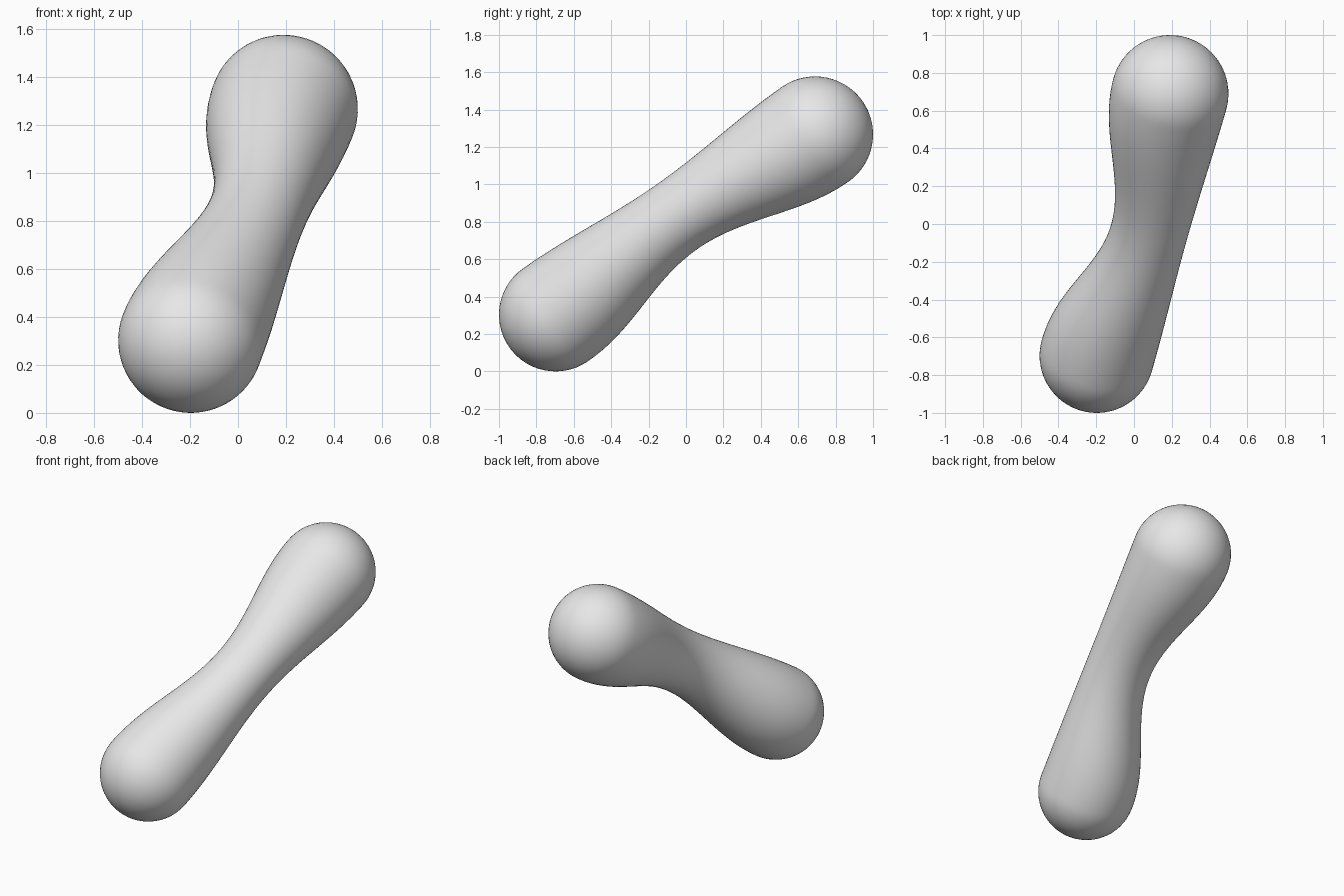
import bpy, bmesh, math
from mathutils import Vector

cube = bpy.data.objects.get("Cube")
if cube:
    bpy.data.objects.remove(cube, do_unlink=True)

# Plain grey material
GREY = (0.8, 0.8, 0.8, 1.0)
mat = bpy.data.materials.new("light grey")
mat.use_nodes = True
mat.diffuse_color = GREY
bsdf = next(n for n in mat.node_tree.nodes if n.type == 'BSDF_PRINCIPLED')
bsdf.inputs["Base Color"].default_value = GREY

# Centres and radii of the two round ends, the waist radius and its sideways bend
LOW, HIGH = Vector((-0.197, -0.697, 0.303)), Vector((0.19, 0.69, 1.267))
R_LOW, R_HIGH, R_WAIST = 0.303, 0.31, 0.204
BEND = Vector((0.08, -0.05, 0.038))
SIDES, CAP, BODY = 64, 16, 56

axis = (HIGH - LOW).normalized()
side = axis.cross(Vector((0, 0, 1))).normalized()
up = side.cross(axis)

# Stations along the axis as (centre, radius): low cap, waisted body, high cap
stations = []
for i in range(1, CAP):
    a = math.pi / 2 * i / CAP
    stations.append((LOW - axis * R_LOW * math.cos(a), R_LOW * math.sin(a)))
for i in range(BODY + 1):
    s = i / BODY
    w = math.sin(math.pi * s) ** 2
    end_radius = R_LOW + (R_HIGH - R_LOW) * s
    stations.append((LOW.lerp(HIGH, s) + BEND * w, end_radius + (R_WAIST - end_radius) * w))
for i in range(1, CAP):
    a = math.pi / 2 * i / CAP
    stations.append((HIGH + axis * R_HIGH * math.sin(a), R_HIGH * math.cos(a)))

# Skin the stations with rings, closed by a pole at each end
bm = bmesh.new()
rings = []
for centre, radius in stations:
    rings.append([bm.verts.new(centre + radius * (side * math.cos(t) + up * math.sin(t)))
                  for t in (2 * math.pi * k / SIDES for k in range(SIDES))])
low_pole = bm.verts.new(LOW - axis * R_LOW)
high_pole = bm.verts.new(HIGH + axis * R_HIGH)
for k in range(SIDES):
    n = (k + 1) % SIDES
    for a, b in zip(rings, rings[1:]):
        bm.faces.new((a[k], a[n], b[n], b[k]))
    bm.faces.new((low_pole, rings[0][n], rings[0][k]))
    bm.faces.new((high_pole, rings[-1][k], rings[-1][n]))
bmesh.ops.recalc_face_normals(bm, faces=bm.faces)
for f in bm.faces:
    f.smooth = True

mesh = bpy.data.meshes.new("dumbbell_blob")
bm.to_mesh(mesh)
bm.free()
mesh.materials.append(mat)
blob = bpy.data.objects.new("dumbbell_blob", mesh)
bpy.context.collection.objects.link(blob)
